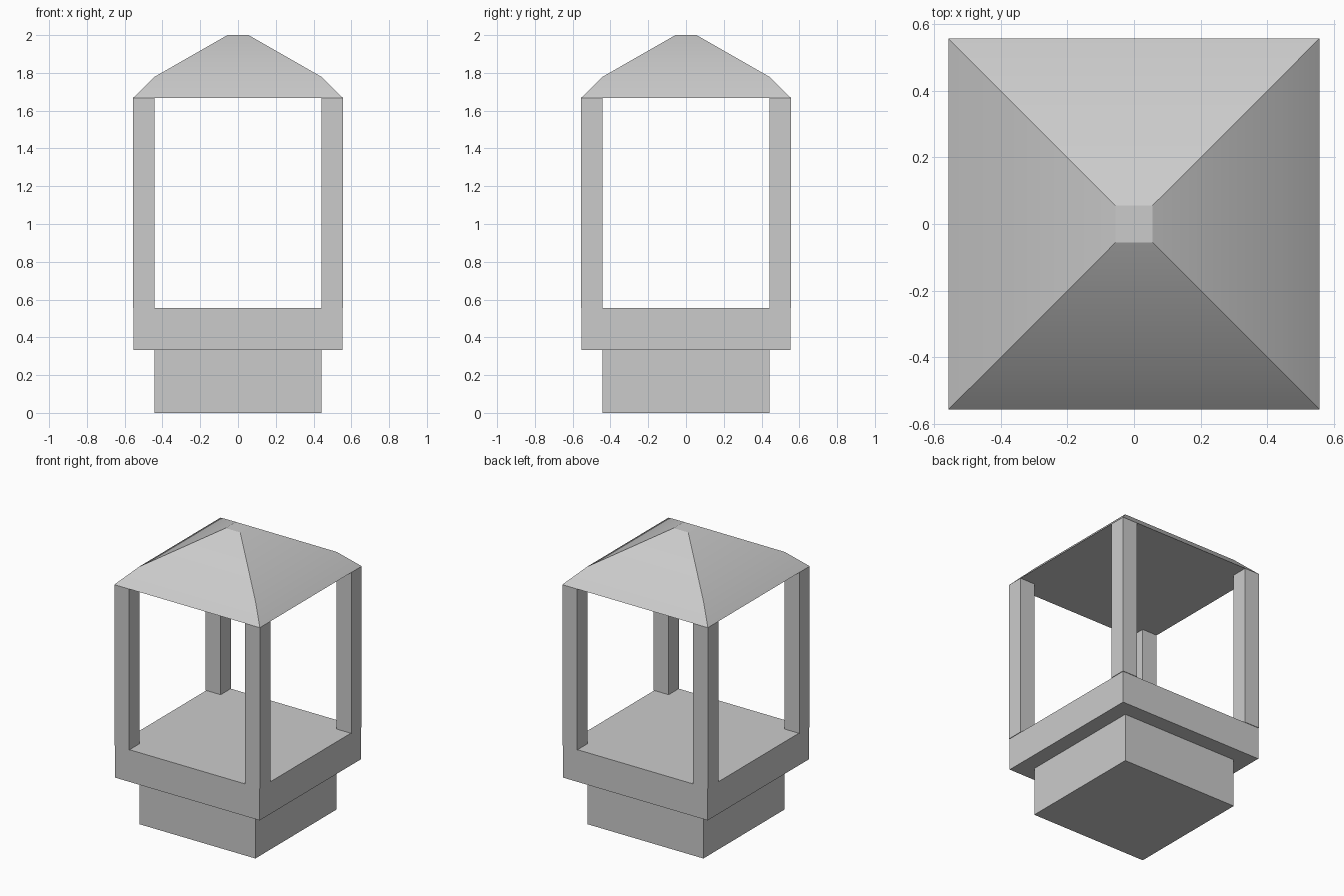
import bpy
import bmesh
import math

if "Cube" in bpy.data.objects:
    bpy.data.objects.remove(bpy.data.objects["Cube"], do_unlink=True)

stone = bpy.data.materials.new("light_grey_stone")
stone.use_nodes = True
grey = (0.6, 0.6, 0.6, 1)
stone.diffuse_color = grey
stone.node_tree.nodes["Principled BSDF"].inputs["Base Color"].default_value = grey


def stack(name, rings, centre=(0, 0)):
    """Closed solid made of square rings, each given as (half width, height)."""
    cx, cy = centre
    bm = bmesh.new()
    loops = [[bm.verts.new((cx + sx * h, cy + sy * h, z))
              for sx, sy in ((-1, -1), (1, -1), (1, 1), (-1, 1))] for h, z in rings]
    bm.faces.new(reversed(loops[0]))
    bm.faces.new(loops[-1])
    for low, high in zip(loops, loops[1:]):
        for i in range(4):
            j = (i + 1) % 4
            bm.faces.new((low[i], low[j], high[j], high[i]))
    mesh = bpy.data.meshes.new(name)
    bm.to_mesh(mesh)
    bm.free()
    mesh.materials.append(stone)
    obj = bpy.data.objects.new(name, mesh)
    bpy.context.collection.objects.link(obj)
    return obj


# Plinth and wider platform
stack("plinth", [(0.443, 0), (0.443, 0.334)])
stack("platform", [(0.552, 0.334), (0.552, 0.556)])

# Four corner posts, standing slightly proud of the platform
for side, sx in (("right", -1), ("left", 1)):
    for end, sy in (("front", -1), ("back", 1)):
        stack(f"{end}_{side}_post", [(0.057, 0.556), (0.057, 1.667)], (sx * 0.499, sy * 0.499))

# Two-pitch hipped roof with a small flat cap, smooth across the pitch change
roof = stack("roof", [(0.556, 1.667), (0.444, 1.778), (0.056, 2)])
bpy.ops.object.select_all(action="DESELECT")
roof.select_set(True)
bpy.context.view_layer.objects.active = roof
bpy.ops.object.shade_smooth_by_angle(angle=math.radians(25))
